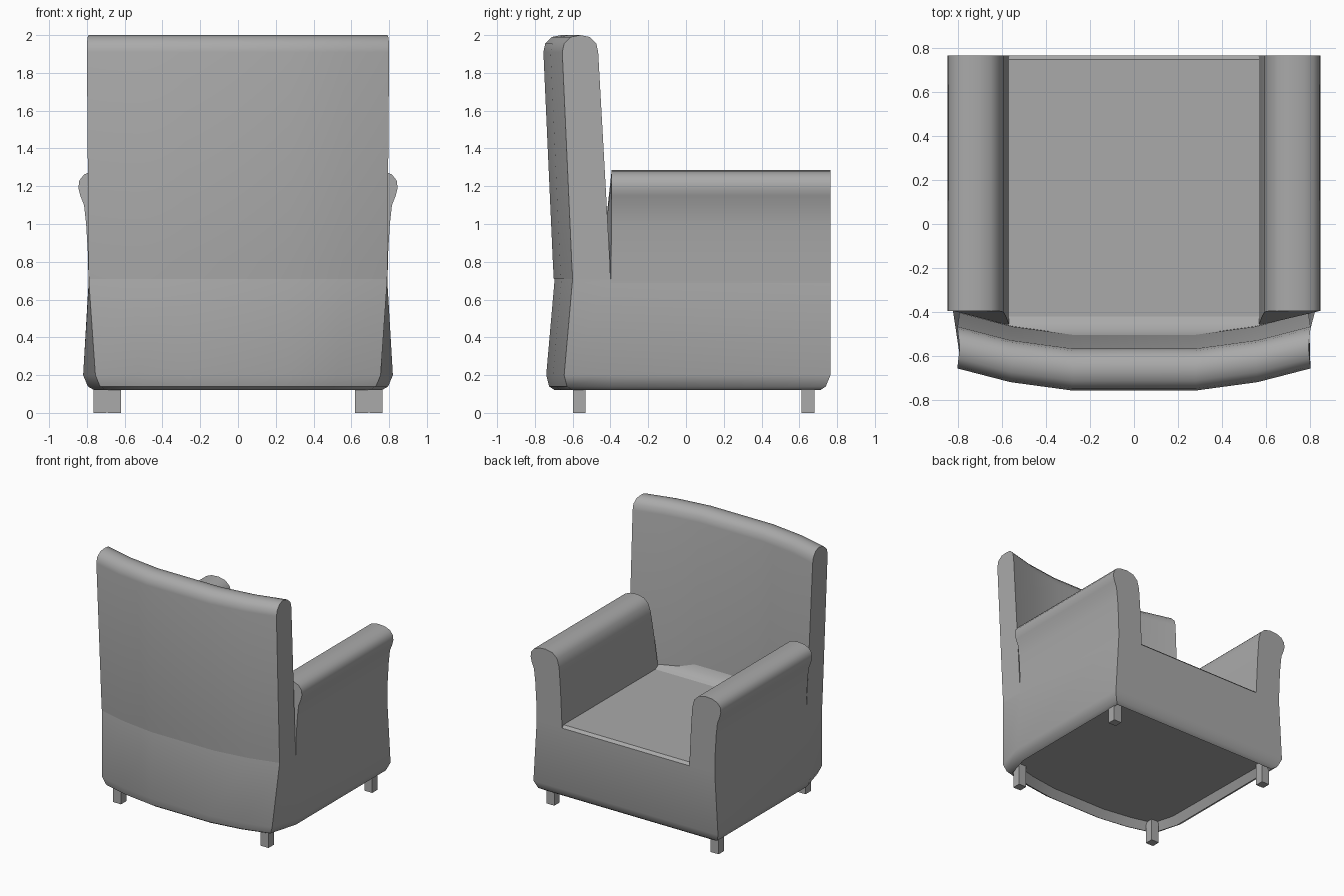
import bpy
import bmesh
import math

old = bpy.data.objects.get("Cube")
if old:
    bpy.data.objects.remove(old, do_unlink=True)

SEAT_Z = 0.71
FRONT_Y = 0.765
ARM_BACK_Y = -0.395

grey = bpy.data.materials.new("grey_fabric")
grey.use_nodes = True
colour = (0.4, 0.4, 0.4, 1)
grey.diffuse_color = colour
grey.node_tree.nodes["Principled BSDF"].inputs["Base Color"].default_value = colour


def finish(name, bm, angle=40):
    """Turn a bmesh into a shaded object."""
    bmesh.ops.recalc_face_normals(bm, faces=bm.faces)
    mesh = bpy.data.meshes.new(name)
    bm.to_mesh(mesh)
    bm.free()
    mesh.materials.append(grey)
    obj = bpy.data.objects.new(name, mesh)
    bpy.context.collection.objects.link(obj)
    bpy.ops.object.select_all(action="DESELECT")
    obj.select_set(True)
    bpy.context.view_layer.objects.active = obj
    bpy.ops.object.shade_smooth_by_angle(angle=math.radians(angle))
    return obj


def loft(rings):
    """Skin a list of closed rings; returns the bmesh and its first cap."""
    bm = bmesh.new()
    loops = [[bm.verts.new(p) for p in ring] for ring in rings]
    n = len(loops[0])
    for a, b in zip(loops, loops[1:]):
        for i in range(n):
            j = (i + 1) % n
            bm.faces.new((a[i], a[j], b[j], b[i]))
    cap = bm.faces.new(loops[0])
    bm.faces.new(loops[-1])
    return bm, cap


# Bow of the back: fraction of half width, depth of the bulge
BOW = [(-1, 0), (-0.7, 0.062), (-0.35, 0.1), (0.35, 0.1), (0.7, 0.062), (1, 0)]

# Lower body: height, back half width, back y, side half width, front y
levels = [
    (0.12, 0.70, -0.60, 0.76, 0.71),
    (0.14, 0.73, -0.63, 0.795, 0.74),
    (0.20, 0.755, -0.645, 0.82, FRONT_Y),
    (0.69, 0.789, -0.602, 0.791, FRONT_Y),
    (SEAT_Z, 0.79, -0.60, 0.79, 0.745),
]
rings = []
for z, bw, by, w, fy in levels:
    ring = [(f * bw, by - d * 0.95, z) for f, d in BOW]
    ring += [(w, -0.40, z), (w, fy, z), (-w, fy, z), (-w, -0.40, z)]
    rings.append(ring)
bm, cap = loft(rings)
# Recessed underside
bmesh.ops.recalc_face_normals(bm, faces=bm.faces)
bmesh.ops.inset_region(bm, faces=[cap], thickness=0.045)
bmesh.ops.translate(bm, verts=cap.verts, vec=(0, 0, 0.06))
finish("seat_body", bm)

# Backrest: y, z, half width around the side outline
outline = [
    (-0.60, SEAT_Z, 0.79), (-0.605, 0.80, 0.791), (-0.655, 1.91, 0.80),
    (-0.645, 1.955, 0.80), (-0.61, 1.99, 0.796), (-0.56, 2.0, 0.79),
    (-0.51, 1.99, 0.796), (-0.475, 1.955, 0.80), (-0.465, 1.91, 0.80),
    (-0.403, 0.80, 0.791), (-0.40, SEAT_Z, 0.79),
]
rings = [[(f * w, y - d, z) for y, z, w in outline] for f, d in BOW]
finish("backrest", loft(rings)[0])

# Soft strip where the seat meets the backrest
strip = [(-0.41, SEAT_Z - 0.005), (-0.45, 0.725), (-0.485, 0.755), (-0.505, 0.80), (-0.56, 0.70)]
finish("seat_back_strip", loft([[(x, y, z) for y, z in strip] for x in (-0.575, 0.575)])[0])

# Rolled arms, lower rear end following the bow of the backrest
arm = [
    (0.791, 0.68), (0.795, 0.85), (0.804, 1.0), (0.815, 1.10), (0.835, 1.15),
    (0.845, 1.19), (0.84, 1.23), (0.815, 1.262), (0.77, 1.28), (0.71, 1.285),
    (0.65, 1.272), (0.61, 1.235), (0.592, 1.17), (0.58, 1.0), (0.565, 0.68),
]


def arm_back(x, z):
    low = max(0, min(1, (1.2 - z) / 0.49))
    return ARM_BACK_Y - 0.065 * low * max(0, 0.8 - x) / 0.235


for side, s in (("left", 1), ("right", -1)):
    front = [(s * x, FRONT_Y, z) for x, z in arm]
    back = [(s * x, arm_back(x, z), z) for x, z in arm]
    finish(side + "_arm", loft([front, back])[0])

# Square legs
for side, s in (("left", 1), ("right", -1)):
    for end, x, y in (("front", 0.655, -0.565), ("rear", 0.73, 0.645)):
        bm = bmesh.new()
        bmesh.ops.create_cube(bm, size=1)
        bmesh.ops.scale(bm, verts=bm.verts, vec=(0.07, 0.068, 0.18))
        bmesh.ops.translate(bm, verts=bm.verts, vec=(s * x, y, 0.09))
        finish(side + "_" + end + "_leg", bm)
